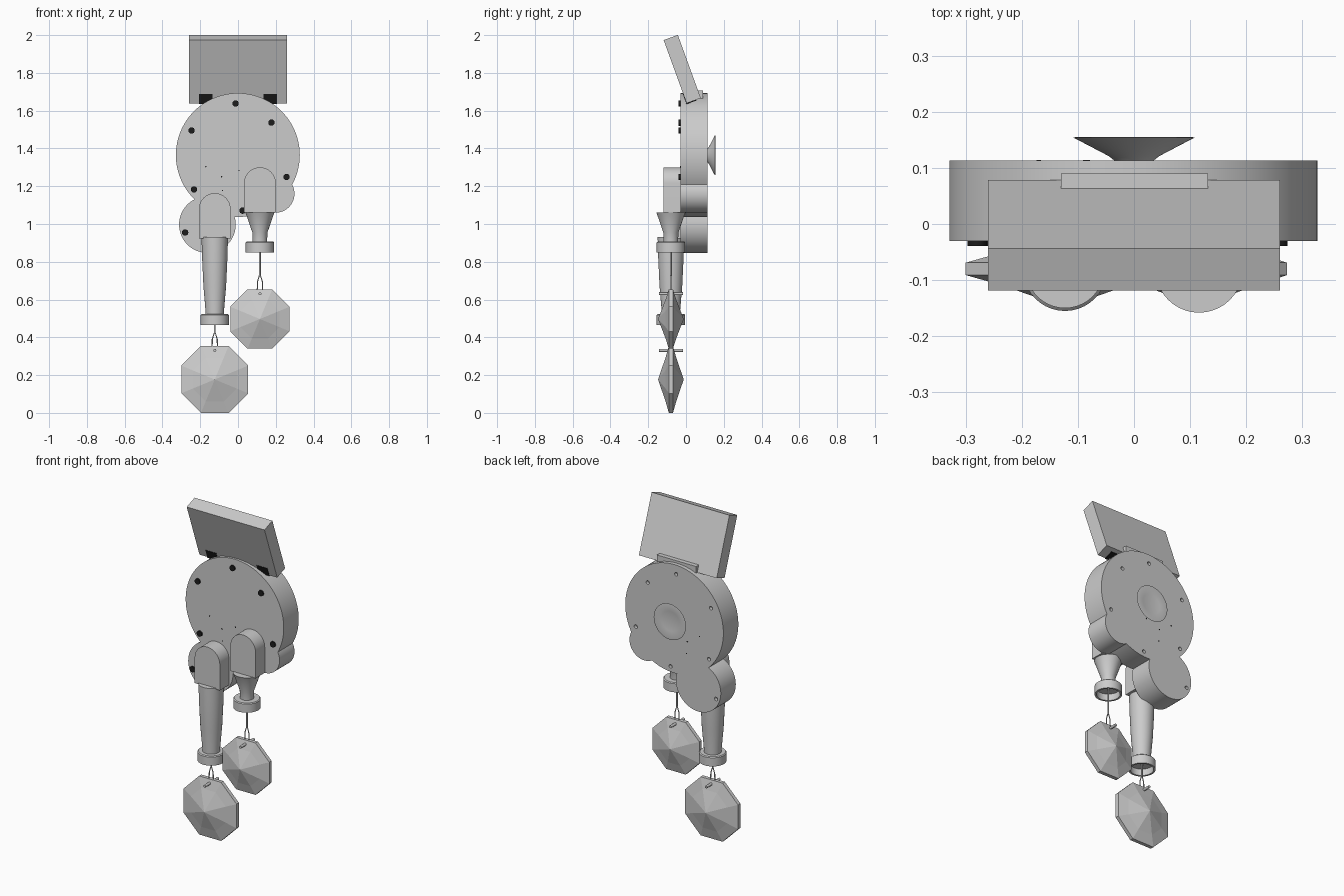
import bpy, bmesh, math
from mathutils import Matrix, Vector

cube = bpy.data.objects.get("Cube")
if cube:
    bpy.data.objects.remove(cube, do_unlink=True)


def material(name, value):
    m = bpy.data.materials.new(name)
    m.use_nodes = True
    m.diffuse_color = (value, value, value, 1)
    m.node_tree.nodes["Principled BSDF"].inputs["Base Color"].default_value = (value, value, value, 1)
    return m


GREY = material("light grey", 0.6)
BLACK = material("black", 0.012)
TO_Y = Matrix.Rotation(-math.pi / 2, 4, 'X')    # turns local z towards +y
HANG_Y = -0.08                                  # depth of the hanging parts


def finish(name, bm, mat=GREY, smooth=True):
    bmesh.ops.recalc_face_normals(bm, faces=bm.faces)
    mesh = bpy.data.meshes.new(name)
    bm.to_mesh(mesh)
    bm.free()
    mesh.materials.append(mat)
    ob = bpy.data.objects.new(name, mesh)
    bpy.context.collection.objects.link(ob)
    if smooth:
        bpy.ops.object.select_all(action='DESELECT')
        ob.select_set(True)
        bpy.context.view_layer.objects.active = ob
        bpy.ops.object.shade_smooth_by_angle(angle=math.radians(35))
    return ob


def lathe(name, profile, place, steps=40, mat=GREY):
    """Spin (radius, height) points round local z."""
    bm = bmesh.new()
    vs = [bm.verts.new((r, 0, z)) for r, z in profile]
    es = [bm.edges.new(pair) for pair in zip(vs, vs[1:])]
    bmesh.ops.spin(bm, geom=vs + es, cent=(0, 0, 0), axis=(0, 0, 1),
                   angle=2 * math.pi, steps=steps)
    bmesh.ops.remove_doubles(bm, verts=bm.verts, dist=1e-5)
    bm.transform(place)
    return finish(name, bm, mat)


def disc(name, x, z, r, y0, y1, mat=GREY, steps=32):
    """Cylinder along y."""
    return lathe(name, [(0, 0), (r, 0), (r, y1 - y0), (0, y1 - y0)],
                 Matrix.Translation((x, y0, z)) @ TO_Y, steps, mat)


def box(name, lo, hi, mat=GREY, place=Matrix()):
    bm = bmesh.new()
    bmesh.ops.create_cube(bm, size=1)
    lo, hi = Vector(lo), Vector(hi)
    bm.transform(place @ Matrix.Translation((lo + hi) / 2) @ Matrix.Diagonal((*(hi - lo), 1)))
    return finish(name, bm, mat, False)


def boolean(target, other, operation):
    mod = target.modifiers.new("join", 'BOOLEAN')
    mod.operation, mod.object, mod.solver = operation, other, 'EXACT'
    bpy.context.view_layer.objects.active = target
    bpy.ops.object.modifier_apply(modifier=mod.name)
    bpy.data.objects.remove(other, do_unlink=True)


def wire(name, points, radius, cyclic=False):
    curve = bpy.data.curves.new(name, 'CURVE')
    curve.dimensions = '3D'
    curve.bevel_depth, curve.bevel_resolution = radius, 2
    curve.use_fill_caps = True
    s = curve.splines.new('POLY')
    s.points.add(len(points) - 1)
    for p, co in zip(s.points, points):
        p.co = (*co, 1)
    s.use_cyclic_u = cyclic
    curve.materials.append(GREY)
    ob = bpy.data.objects.new(name, curve)
    bpy.context.collection.objects.link(ob)


# Round main body merged with its two lobes
FRONT, BACK = -0.03, 0.113
body = disc("body", -0.001, 1.365, 0.328, FRONT, BACK, steps=96)
for x, z, r in [(-0.162, 0.997, 0.15), (0.199, 1.16, 0.1)]:
    boolean(body, disc("lobe", x, z, r, FRONT, BACK, steps=64), 'UNION')

# Front screws, with matching screw holes at the back
screws = [(-0.013, 1.638), (0.177, 1.537), (-0.246, 1.495), (0.257, 1.249),
          (-0.233, 1.183), (0.024, 1.071), (-0.28, 0.955)]
for x, z in screws:
    boolean(body, disc("hole", x, z, 0.011, BACK - 0.02, BACK + 0.02, steps=16), 'DIFFERENCE')
    disc("screw", x, z, 0.017, FRONT - 0.009, FRONT + 0.01, BLACK, 20)
bpy.context.view_layer.objects.active = body
body.select_set(True)
bpy.ops.object.shade_smooth_by_angle(angle=math.radians(35))

# Tiny vent dots on both faces
for x, z in [(-0.17, 1.304), (-0.087, 1.25), (0.005, 1.283), (-0.082, 1.177)]:
    disc("vent_dot", x, z, 0.004, FRONT - 0.001, BACK + 0.001, BLACK, 8)

# Suction cup at the back
lathe("suction_cup", [(0, 0), (0.035, 0), (0.045, 0.008), (0.108, 0.041),
                      (0.104, 0.042), (0.06, 0.035), (0, 0.032)],
      Matrix.Translation((0, BACK, 1.363)) @ TO_Y, 64)

# Tilted panel, its dark feet and rear bracket
tilt = Matrix.Translation((0, -0.02, 1.82)) @ Matrix.Rotation(math.radians(20), 4, 'X')
box("panel", (-0.26, -0.04, -0.178), (0.26, 0.04, 0.178), GREY, tilt)
for side in (-1, 1):
    x = side * 0.171
    box("panel_foot", (x - 0.036, -0.042, -0.182), (x + 0.036, 0.015, -0.126), BLACK, tilt)
box("panel_bracket", (-0.13, 0.062, 1.63), (0.132, 0.09, 1.707))


def housing(name, x, bottom, top, r=0.084):
    """Arched block on the front of the body."""
    bm = bmesh.new()
    pts = [(x + r, bottom)]
    pts += [(x + r * math.cos(a), top - r + r * math.sin(a))
            for a in (math.pi * i / 24 for i in range(25))]
    pts.append((x - r, bottom))
    face = bm.faces.new([bm.verts.new((px, -0.118, pz)) for px, pz in pts])
    out = bmesh.ops.extrude_face_region(bm, geom=[face])
    moved = [v for v in out["geom"] if isinstance(v, bmesh.types.BMVert)]
    bmesh.ops.translate(bm, verts=moved, vec=(0, 0.118 + FRONT + 0.005, 0))
    finish(name, bm)


def crystal(name, x, z, half, apex=0.068):
    """Eight-sided faceted drop with an apex on both faces."""
    bm = bmesh.new()
    outer = half / math.cos(math.pi / 8)
    levels = [(outer * 0.66, 0.028), (outer, 0.011), (outer, -0.011), (outer * 0.66, -0.028)]
    rings = [[bm.verts.new((x + r * math.cos(a), HANG_Y + y, z + r * math.sin(a)))
              for a in (math.pi / 8 + math.pi / 4 * i for i in range(8))] for r, y in levels]
    tips = [bm.verts.new((x, HANG_Y + s * apex, z)) for s in (1, -1)]
    for i in range(8):
        j = (i + 1) % 8
        for a, b in zip(rings, rings[1:]):
            bm.faces.new((a[i], a[j], b[j], b[i]))
        bm.faces.new((tips[0], rings[0][i], rings[0][j]))
        bm.faces.new((tips[1], rings[-1][i], rings[-1][j]))
    finish(name, bm, GREY, False)


def hanger(side, x, rim, loop_top, cz, half):
    """Rod, wire loop, pin and crystal below a cup."""
    top = cz + half
    pin = top - 0.023
    wire(side + "_rod", [(x, HANG_Y, rim + 0.05), (x, HANG_Y, loop_top)], 0.005)
    outline = [(0.004, loop_top), (0.013, loop_top - 0.03), (0.014, top - 0.005), (0.008, pin)]
    loop = [(x + dx, HANG_Y, z) for dx, z in outline]
    loop += [(x - dx, HANG_Y, z) for dx, z in reversed(outline)]
    wire(side + "_loop", loop, 0.003, True)
    disc(side + "_pin", x, pin, 0.008, HANG_Y - 0.064, HANG_Y + 0.064, steps=16)
    crystal(side + "_crystal", x, cz, half)


def cup(rim, neck):
    """Profile of the open collar at the lower end of a tube."""
    return [(neck, rim + 0.057), (0.07, rim + 0.057), (0.075, rim + 0.052), (0.075, rim),
            (0.064, rim), (0.064, rim + 0.04), (0, rim + 0.04)]


# Left: short funnel with collar
xl, xr = 0.116, -0.123
housing("left_housing", xl, 1.06, 1.30)
lathe("left_funnel", [(0, 1.062), (0.078, 1.062), (0.071, 1.045), (0.04, 0.955)] + cup(0.85, 0.038),
      Matrix.Translation((xl, HANG_Y, 0)))
hanger("left", xl, 0.85, 0.725, 0.497, 0.157)

# Right: long tapering tube with collar
housing("right_housing", xr, 0.923, 1.163)
lathe("right_tube", [(0, 0.93), (0.07, 0.93), (0.067, 0.82), (0.06, 0.67), (0.048, 0.53)] + cup(0.466, 0.048),
      Matrix.Translation((xr, HANG_Y, 0)))
hanger("right", xr, 0.466, 0.42, 0.177, 0.177)
